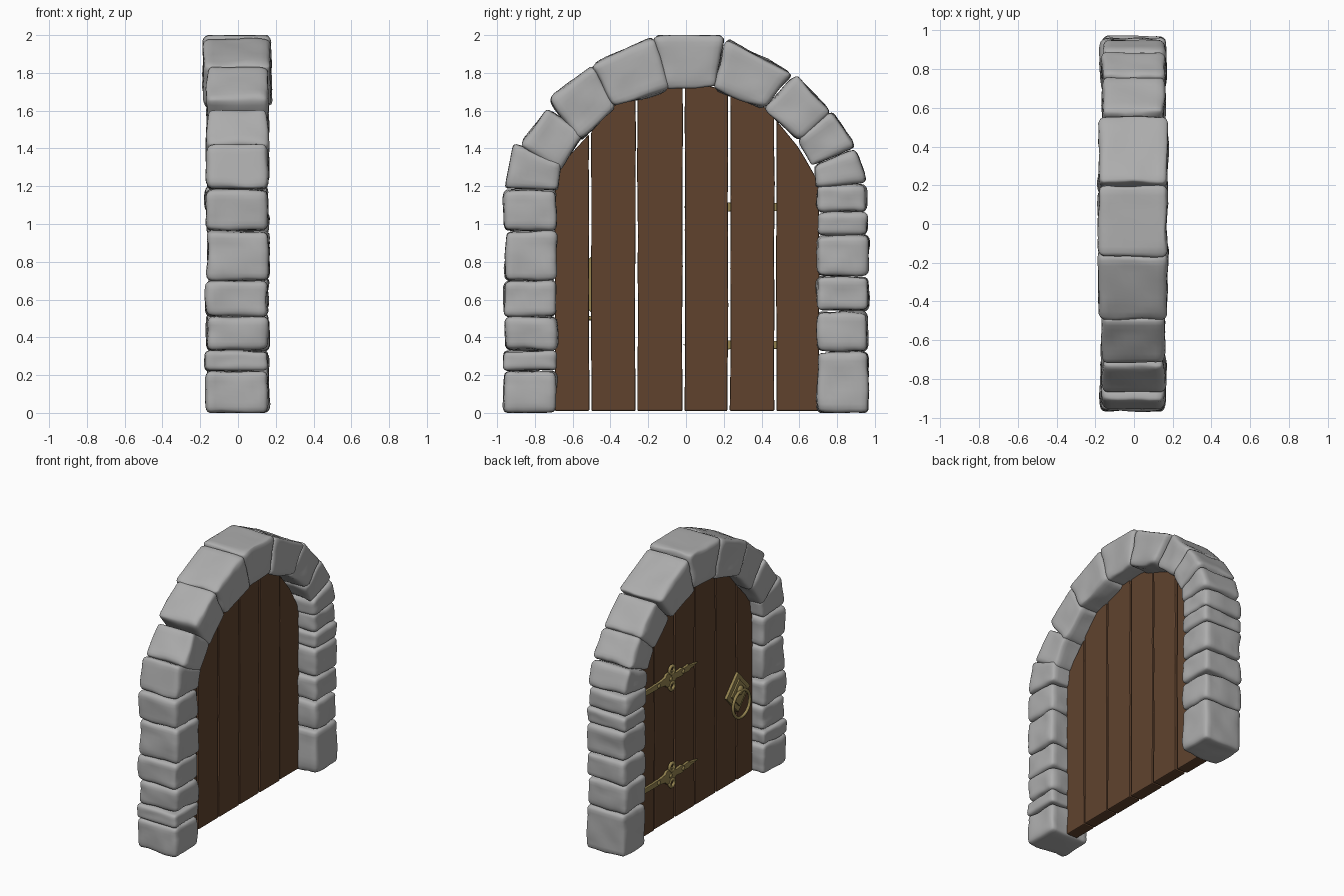
import bpy, bmesh, math, random
from mathutils import Vector, noise

random.seed(4)
if "Cube" in bpy.data.objects:
    bpy.data.objects.remove(bpy.data.objects["Cube"])


def material(name, rgb, rough=0.8):
    m = bpy.data.materials.new(name)
    m.use_nodes = True
    m.diffuse_color = (*rgb, 1)
    bsdf = m.node_tree.nodes["Principled BSDF"]
    bsdf.inputs["Base Color"].default_value = (*rgb, 1)
    bsdf.inputs["Roughness"].default_value = rough
    return m


STONE = material("grey stone", (0.42, 0.42, 0.42))
WOOD = material("brown wood", (0.115, 0.055, 0.027))
BRASS = material("old brass", (0.30, 0.23, 0.08))


def finish(bm, name, mat, smooth=None):
    bmesh.ops.recalc_face_normals(bm, faces=bm.faces)
    me = bpy.data.meshes.new(name)
    bm.to_mesh(me)
    bm.free()
    me.materials.append(mat)
    ob = bpy.data.objects.new(name, me)
    bpy.context.scene.collection.objects.link(ob)
    if smooth:
        bpy.ops.object.select_all(action='DESELECT')
        ob.select_set(True)
        bpy.context.view_layer.objects.active = ob
        bpy.ops.object.shade_smooth_by_angle(angle=math.radians(smooth))
    return ob


def stone(name, quad, x0=-0.165, x1=0.16, r=0.034):
    """Rounded, slightly lumpy block; quad holds four (y, z) corners in order."""
    a, b, c, d = [Vector(p) for p in quad]
    half = Vector(((x1 - x0) / 2, ((b - a).length + (c - d).length) / 4,
                   ((d - a).length + (c - b).length) / 4))
    r = min(r, min(half) * 0.5)
    seed = Vector([random.uniform(-20, 20) for _ in range(3)])
    bm = bmesh.new()
    bmesh.ops.create_cube(bm, size=2)
    bmesh.ops.subdivide_edges(bm, edges=bm.edges[:], cuts=11, use_grid_fill=True)
    for v in bm.verts:
        # round the box, with rows gathered near the edges
        q = Vector([math.sin(t * math.pi / 2) * h for t, h in zip(v.co, half)])
        core = Vector([max(-(h - r), min(h - r, t)) for t, h in zip(q, half)])
        out = (q - core).normalized()
        p = core + out * r
        u, s, t = [(p[i] / half[i] + 1) / 2 for i in range(3)]
        yz = a.lerp(b, s).lerp(d.lerp(c, s), t)
        co = Vector((x0 + (x1 - x0) * u, yz.x, yz.y))
        lump = noise.noise(co * 7 + seed) * 0.013 + noise.noise(co * 20 + seed) * 0.004
        v.co = co + out * lump
        v.co.z = min(2.0, max(0.0, v.co.z))
    return finish(bm, name, STONE, 50)


# Side pillars: courses from the ground up
def pillar(name, inner, outer, levels):
    for i, (z0, z1) in enumerate(zip(levels, levels[1:])):
        j = random.uniform(-0.008, 0.008)
        lo, hi = sorted((inner, outer + j))
        stone(f"{name}_{i + 1}", [(lo, z0), (hi, z0), (hi, z1 - .004), (lo, z1 - .004)],
              -0.165 + j, 0.16 + j * 0.5)


pillar("right_pillar_stone", -0.685, -0.96, [0, .225, .332, .512, .703, .965, 1.185])
pillar("left_pillar_stone", 0.695, 0.96, [0, .325, .54, .725, .942, 1.062, 1.21])

# Arch stones: outer start, outer end, inner end, inner start
arch = [
    [(-.96, 1.19), (-.91, 1.43), (-.66, 1.32), (-.68, 1.18)],
    [(-.88, 1.42), (-.73, 1.61), (-.54, 1.48), (-.67, 1.28)],
    [(-.73, 1.66), (-.49, 1.84), (-.37, 1.62), (-.56, 1.44)],
    [(-.50, 1.84), (-.17, 1.99), (-.09, 1.71), (-.38, 1.62)],
    [(-.17, 2.00), (.20, 2.00), (.16, 1.73), (-.11, 1.72)],
    [(.21, 1.98), (.56, 1.80), (.41, 1.61), (.15, 1.71)],
    [(.58, 1.79), (.77, 1.59), (.60, 1.44), (.41, 1.61)],
    [(.77, 1.60), (.90, 1.41), (.67, 1.31), (.59, 1.45)],
    [(.90, 1.40), (.96, 1.22), (.69, 1.19), (.68, 1.31)],
]
for i, quad in enumerate(arch):
    grow = 0.018 if i in (3, 4, 5) else 0
    mid = sum((Vector(p) for p in quad), Vector((0, 0))) / 4
    quad = [mid + (Vector(p) - mid) * 1.015 for p in quad]
    name = "keystone" if i == 4 else f"arch_stone_{i + 1}"
    stone(name, quad, -0.165 - grow, 0.16 + grow * 0.7)

# Line of the door top beneath the arch
TOP = [(-.72, 1.25), (-.5, 1.49), (-.38, 1.63), (-.1, 1.735), (.1, 1.735),
       (.25, 1.70), (.42, 1.62), (.6, 1.40), (.72, 1.19)]


def door_top(y):
    for (y0, z0), (y1, z1) in zip(TOP, TOP[1:]):
        if y0 <= y <= y1:
            return z0 + (z1 - z0) * (y - y0) / (y1 - y0)
    return TOP[-1][1]


def plate(name, outline, x0, x1, mat, bevel=0.0):
    """Flat (y, z) outline given thickness along x."""
    bm = bmesh.new()
    face = bm.faces.new([bm.verts.new((x0, y, z)) for y, z in outline])
    ext = bmesh.ops.extrude_face_region(bm, geom=[face])
    moved = [g for g in ext["geom"] if isinstance(g, bmesh.types.BMVert)]
    bmesh.ops.translate(bm, verts=moved, vec=(x1 - x0, 0, 0))
    ob = finish(bm, name, mat)
    if bevel:
        mod = ob.modifiers.new("worn_edges", 'BEVEL')
        mod.width = bevel
        mod.segments = 2
        mod.limit_method = 'ANGLE'
    return ob


# Door planks with gently wavering edges
gaps = [-.70, -.508, -.262, -.012, .228, .473, .71]
for i, (lo, hi) in enumerate(zip(gaps, gaps[1:])):
    wob = lambda z, k: noise.noise(Vector((z * 3, k * 5.3, i * 2.7))) * 0.005
    lo, hi = lo + 0.006, hi - 0.006
    n = 9
    zl, zr = door_top(lo), door_top(hi)
    right = [(hi + wob(zr * k / n, 1), 0.01 + (zr - 0.01) * k / n) for k in range(n)]
    top = [(hi + (lo - hi) * k / 6, door_top(hi + (lo - hi) * k / 6)) for k in range(7)]
    left = [(lo + wob(zl * k / n, 2), 0.01 + (zl - 0.01) * k / n) for k in reversed(range(n))]
    shift = random.uniform(-0.004, 0.004)
    plate(f"door_plank_{i + 1}", right + top + left, -0.07 + shift, 0.02 + shift, WOOD, 0.007)


def ring(name, x, y, z, major, minor):
    bm = bmesh.new()
    n, m = 28, 8
    rows = []
    for i in range(n):
        a = math.tau * i / n
        rows.append([])
        for j in range(m):
            b = math.tau * j / m
            rad = major + minor * math.cos(b)
            rows[i].append(bm.verts.new((x + minor * math.sin(b), y + rad * math.cos(a),
                                         z + rad * math.sin(a))))
    for i in range(n):
        p, q = rows[i], rows[(i + 1) % n]
        for j in range(m):
            k = (j + 1) % m
            bm.faces.new((p[j], q[j], q[k], p[k]))
    return finish(bm, name, BRASS, 60)


def stud(name, x, y, z, r):
    bm = bmesh.new()
    bmesh.ops.create_uvsphere(bm, u_segments=12, v_segments=8, radius=r)
    for v in bm.verts:
        v.co = Vector((x + v.co.x * 0.6, y + v.co.y, z + v.co.z))
    return finish(bm, name, BRASS, 60)


# Strap hinges: half outline mirrored across the strap's centre line
half = [(.69, .022), (.665, .03), (.64, .018), (.42, .022), (.37, .03), (.35, .05), (.27, .05),
        (.24, .022), (.17, .03), (.15, .02), (.09, .024), (.07, .014)]
for label, z in (("upper", 1.09), ("lower", .36)):
    outline = [(y, z + h) for y, h in half] + [(-.02, z)] + [(y, z - h) for y, h in reversed(half)]
    plate(f"{label}_hinge_strap", outline, -0.09, -0.07, BRASS, 0.003)
    for side, s in (("top", 1), ("bottom", -1)):
        ring(f"{label}_hinge_{side}_curl", -0.085, .29, z + s * .06, .028, .012)
    for k, y in enumerate((.66, .45, .31, .16)):
        stud(f"{label}_hinge_stud_{k + 1}", -0.09, y, z, .016)

# Knocker: stepped diamond plate, boss and hanging ring
KY, KZ = -.50, .68
for name, s, x0, x1 in (("knocker_plate", 1, -0.088, -0.066),
                        ("knocker_inner_plate", .68, -0.1, -0.085)):
    pts = [(KY + .14 * s * math.cos(a), KZ + .15 * s * math.sin(a))
           for a in (math.tau * k / 4 for k in range(4))]
    plate(name, pts, x0, x1, BRASS, 0.004)
stud("knocker_boss", -0.1, KY, KZ + .02, .035)
ring("knocker_ring", -0.112, KY, KZ - .08, .10, .011)
